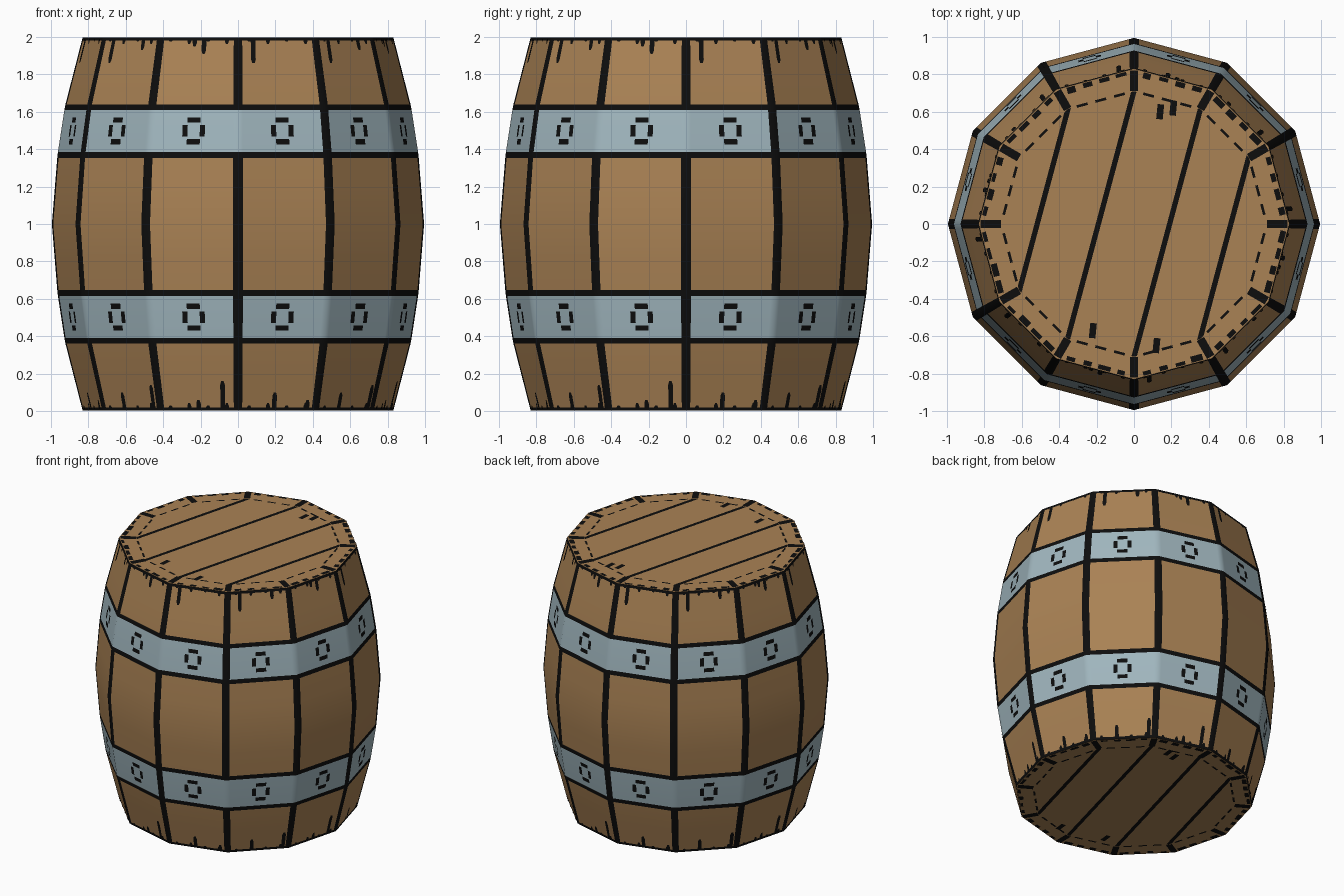
import bpy, bmesh, math, random
from mathutils import Vector

if "Cube" in bpy.data.objects:
    bpy.data.objects.remove(bpy.data.objects["Cube"])

random.seed(4)
N = 12
PROFILE = [(0, .83), (.37, .925), (.63, .965), (1, .995)]


def material(name, rgb):
    m = bpy.data.materials.new(name)
    m.diffuse_color = (*rgb, 1)
    m.use_nodes = True
    m.node_tree.nodes["Principled BSDF"].inputs["Base Color"].default_value = m.diffuse_color
    return m


MATS = [material("wood", (.40, .223, .089)),
        material("hoop_metal", (.352, .468, .515)),
        material("black_ink", (.004, .004, .004))]
WOOD, METAL, INK = 0, 1, 2


def finish(bm, name, smooth=False):
    bmesh.ops.remove_doubles(bm, verts=bm.verts, dist=1e-5)
    me = bpy.data.meshes.new(name)
    bm.to_mesh(me)
    bm.free()
    for m in MATS:
        me.materials.append(m)
    ob = bpy.data.objects.new(name, me)
    bpy.context.collection.objects.link(ob)
    if smooth:
        bpy.context.view_layer.objects.active = ob
        ob.select_set(True)
        bpy.ops.object.shade_smooth_by_angle(angle=math.radians(40))
        ob.select_set(False)
    return ob


def radius(z):
    z = min(z, 2 - z)
    for (z0, r0), (z1, r1) in zip(PROFILE, PROFILE[1:]):
        if z <= z1:
            return r0 + (r1 - r0) * (z - z0) / (z1 - z0)
    return PROFILE[-1][1]


def corner(i, r, z=0):
    a = math.radians(30 * i - 90)
    return Vector((r * math.cos(a), r * math.sin(a), z))


def on_face(i, u, z, off=0):
    """Point on side face i (0 starts at the front corner), u from 0 to 1."""
    p = corner(i, radius(z), z).lerp(corner(i + 1, radius(z), z), u)
    return p + corner(i + .5, off)


def poly(bm, pts, mat):
    f = bm.faces.new([bm.verts.new(p) for p in pts])
    f.material_index = mat
    return f


# Barrel body: staves, joints and flush hoops as cut faces
half = [0.002, .02, .2, .36, .39, .615, .647, .82, 1]
rows = half + [2 - z for z in reversed(half[:-1])]
cols = [0, .054, .946, 1]
bm = bmesh.new()
for i in range(N):
    for z0, z1 in zip(rows, rows[1:]):
        zm = (z0 + z1) / 2
        zs = min(zm, 2 - zm)
        hoop = .39 < zs < .615
        line = zs < .02 or .36 < zs < .39 or .615 < zs < .647
        for c in range(3):
            joint = i + (c == 2)
            # Hoops show a joint only once every quarter turn
            split = joint % 3 == (1 if zm > 1 else 0)
            if line or (c != 1 and (not hoop or split)):
                mat = INK
            else:
                mat = METAL if hoop else WOOD
            u0, u1 = cols[c], cols[c + 1]
            poly(bm, [on_face(i, u0, z0), on_face(i, u1, z0),
                      on_face(i, u1, z1), on_face(i, u0, z1)], mat)
finish(bm, "barrel_body", True)

# Heads: outer wood ring plus planked inner disc with cut seams
R_IN = .71
n = Vector((math.cos(math.radians(-15)), math.sin(math.radians(-15)), 0))
SEAMS = (-.5, -.184, .184, .5)
for name, z, up in (("top_head", 1.998, True), ("bottom_head", .002, False)):
    bm = bmesh.new()
    disc = [corner(i, R_IN, z) for i in range(N)]
    poly(bm, disc if up else disc[::-1], WOOD)
    for s in SEAMS:
        for e in (-.014, .014):
            bmesh.ops.bisect_plane(bm, geom=bm.verts[:] + bm.edges[:] + bm.faces[:],
                                   plane_co=n * (s + e), plane_no=n)
    for f in bm.faces:
        d = f.calc_center_median().dot(n)
        if any(abs(d - s) < .014 for s in SEAMS):
            f.material_index = INK
    for i in range(N):
        q = [corner(i, R_IN, z), corner(i, radius(z), z),
             corner(i + 1, radius(z), z), corner(i + 1, R_IN, z)]
        poly(bm, q if up else q[::-1], WOOD)
    finish(bm, name)

# Drips running from the rims on the sides, repeated every quarter turn
bm = bmesh.new()


def drip(i, u, w, z0, depth, sign):
    du = w / .86
    tip = z0 + sign * depth
    neck = tip - sign * min(.02, depth / 2)
    pts = [(u - du, z0), (u - du, neck), (u - du * .5, tip),
           (u + du * .5, tip), (u + du, neck), (u + du, z0)]
    pts = [on_face(i, a, b, .003) for a, b in pts]
    poly(bm, pts if sign < 0 else pts[::-1], INK)


TOP = {0: [(.19, .13)], 1: [(.2, .13), (.72, .06)], 2: [(.57, .08), (.45, .04)]}
BOTTOM = {0: [(.46, .09), (.88, .05)], 1: [(.39, .09), (.9, .13)], 2: [(.81, .15), (.5, .05)]}
for i in range(N):
    for u, d in TOP[i % 3]:
        drip(i, u, .025, 1.99, d, -1)
    for u, d in BOTTOM[i % 3]:
        drip(i, u, .025, .01, d, 1)
    for k in range(4):
        u = .14 + .24 * k
        drip(i, u, .022, 1.99, .015 + .012 * (k % 2), -1)
        drip(i, u, .022, .01, .02 + .012 * (k % 2), 1)
finish(bm, "rim_drips")

# Rivets: four dashes in a ring at the middle of each hoop face
bm = bmesh.new()
for i in range(N):
    for zc in (.502, 1.498):
        for du, dz, w, h in ((0, .058, .036, .014), (0, -.058, .036, .014),
                             (.048, 0, .014, .03), (-.048, 0, .014, .03)):
            u, z = .5 + du / .49, zc + dz
            w /= .49
            poly(bm, [on_face(i, u - w, z - h, .003), on_face(i, u + w, z - h, .003),
                      on_face(i, u + w, z + h, .003), on_face(i, u - w, z + h, .003)], INK)
finish(bm, "hoop_rivets")

# Painted marks on the heads: ring joints, rim blots and dashes
bm = bmesh.new()
for z, up in ((2, True), (0, False)):
    def mark(c, along, length, width):
        a = along.normalized() * length / 2
        b = Vector((-a.y, a.x, 0)).normalized() * width / 2
        c = Vector((c.x, c.y, z))
        q = [c - a - b, c + a - b, c + a + b, c - a + b]
        poly(bm, q if up else q[::-1], INK)

    for i in range(N):
        side = corner(i + 1, 1) - corner(i, 1)
        mark(corner(i, .765), corner(i, 1), .11, .045)
        for k in range(4):
            u = .17 + .22 * k
            w = random.uniform(.018, .035)
            mark(corner(i, .825).lerp(corner(i + 1, .825), u) * (1 - w / 1.6),
                 side, random.uniform(.04, .07), w)
        for u in (.22, .5, .78):
            mark(corner(i, R_IN).lerp(corner(i + 1, R_IN), u), side, .06, .014)
    for x, y in ((.14, .6), (.21, .62), (-.22, -.57), (.12, -.65)):
        mark(Vector((x, y, 0)), Vector((.1, 1, 0)), .08, .035)
finish(bm, "head_marks")
